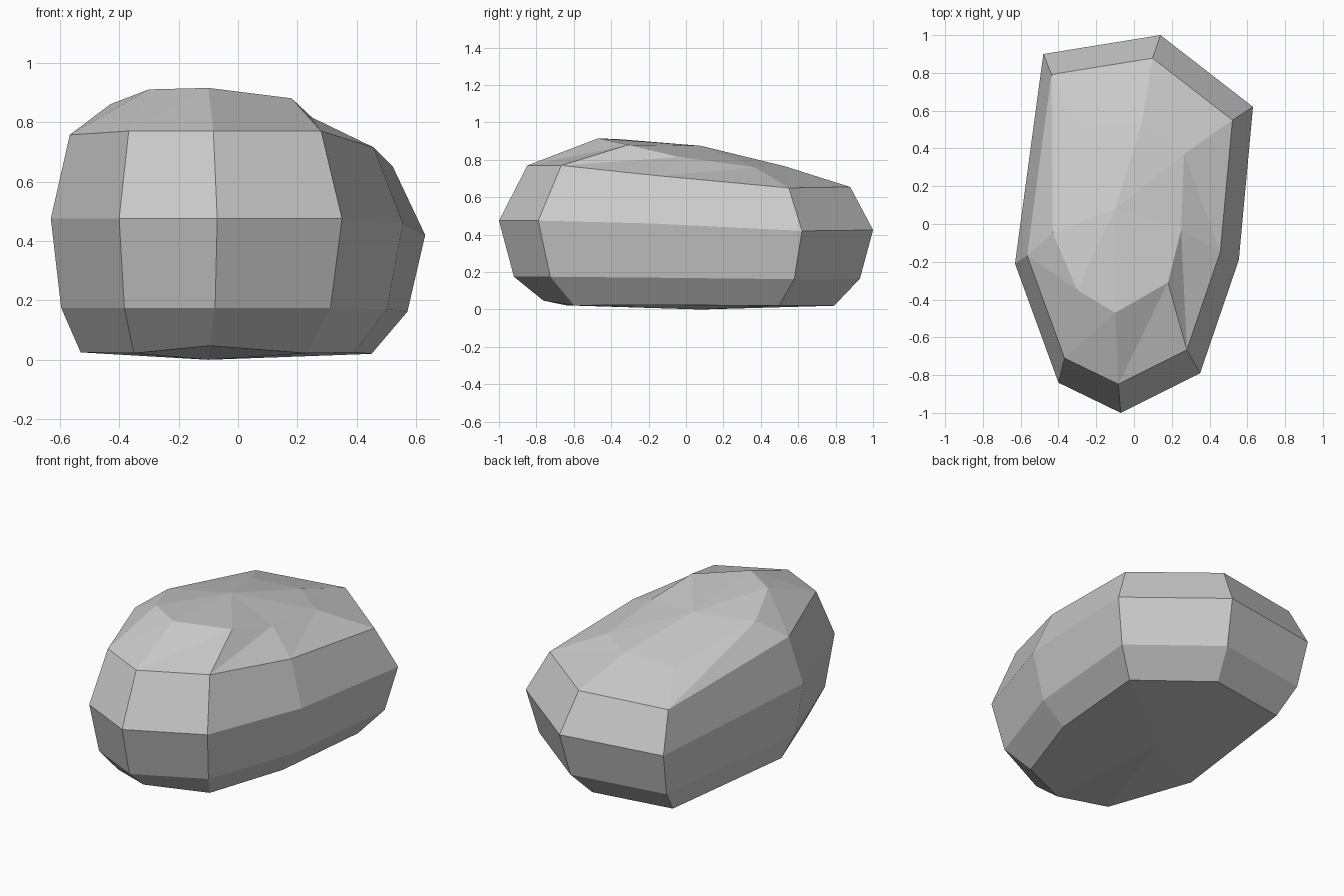
import bpy, bmesh

cube = bpy.data.objects.get("Cube")
if cube:
    bpy.data.objects.remove(cube)

stone = bpy.data.materials.new("stone_grey")
stone.use_nodes = True
colour = (0.6, 0.6, 0.6, 1)
stone.diffuse_color = colour
stone.node_tree.nodes["Principled BSDF"].inputs["Base Color"].default_value = colour

# Widest outline, anticlockwise from the front point
outline = [(-.07, -1), (.35, -.79), (.555, -.19), (.63, .62),
           (.14, 1), (-.48, .9), (-.63, -.21), (-.4, -.84)]


def scaled_ring(scale, shift_x, shift_y, heights):
    """Shrink the outline and give each point its height."""
    return [(x * scale + shift_x, y * scale + shift_y, z)
            for (x, y), z in zip(outline, heights)]


base_heights = [.047, .022, .025, .02, .02, .02, .025, .022]
lower_heights = [.175, .175, .17, .162, .165, .165, .175, .175]
middle_heights = [.475, .475, .46, .42, .425, .425, .475, .475]
upper_heights = [.77, .77, .715, .65, .655, .65, .757, .77]

# Uneven crown ring
crown = [(-.1, -.47, .915), (.18, -.31, .88), (.25, -.03, .815), (.265, .37, .76),
         (.04, .53, .765), (-.275, .51, .755), (-.43, -.05, .86), (-.3, -.35, .91)]

rings = [scaled_ring(.777, -.04, .015, base_heights),
         scaled_ring(.925, -.0125, .005, lower_heights),
         scaled_ring(1, 0, 0, middle_heights),
         scaled_ring(.863, -.0225, .015, upper_heights),
         crown]

bm = bmesh.new()
loops = [[bm.verts.new(p) for p in ring] for ring in rings]
count = len(outline)

# Faceted walls, with split facets leading up to the crown
for lower, upper in zip(loops, loops[1:]):
    for i in range(count):
        j = (i + 1) % count
        if upper is loops[-1]:
            bm.faces.new((lower[i], lower[j], upper[j]))
            bm.faces.new((lower[i], upper[j], upper[i]))
        else:
            bm.faces.new((lower[i], lower[j], upper[j], upper[i]))

# Underside and top closed to a centre point
for loop, height in ((loops[0], 0), (loops[-1], .875)):
    centre = bm.verts.new((-.1, .08, height))
    for i in range(count):
        bm.faces.new((loop[i], loop[(i + 1) % count], centre))

bmesh.ops.recalc_face_normals(bm, faces=bm.faces)
mesh = bpy.data.meshes.new("boulder")
bm.to_mesh(mesh)
bm.free()
mesh.materials.append(stone)
boulder = bpy.data.objects.new("boulder", mesh)
bpy.context.collection.objects.link(boulder)
